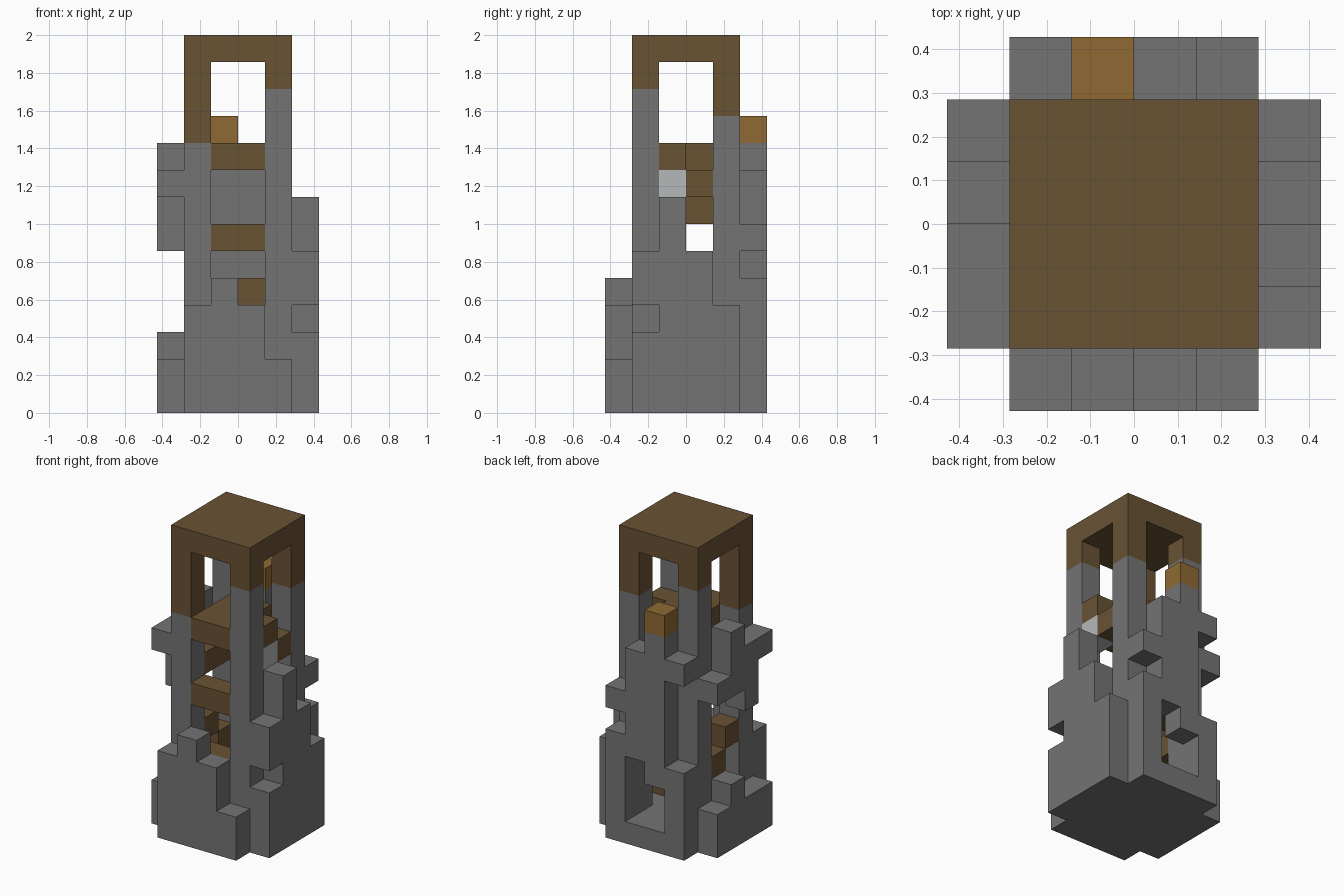
import bpy, bmesh
from mathutils import Vector

cube = bpy.data.objects.get("Cube")
if cube:
    bpy.data.objects.remove(cube, do_unlink=True)

UNIT = 2 / 14


def material(name, rgb):
    mat = bpy.data.materials.new(name)
    mat.use_nodes = True
    mat.diffuse_color = (*rgb, 1)
    mat.node_tree.nodes["Principled BSDF"].inputs["Base Color"].default_value = (*rgb, 1)
    return mat


stone = material("stone grey", (0.174, 0.174, 0.174))
wood = material("dark wood", (0.141, 0.084, 0.034))
amber = material("amber wood", (0.275, 0.144, 0.034))
pale = material("pale grey", (0.456, 0.485, 0.485))

parts = {}      # part name -> (material, set of block cells)
occupied = set()


def fill(name, mat, xs, ys, zs):
    """Claim the free blocks of a box; each range is (first, last) inclusive."""
    cells = parts.setdefault(name, (mat, set()))[1]
    span = lambda r: range(r[0], r[1] + 1)
    for x in span(xs):
        for y in span(ys):
            for z in span(zs):
                if (x, y, z) not in occupied:
                    occupied.add((x, y, z))
                    cells.add((x, y, z))


# Floor and roof
fill("floor", stone, (1, 4), (0, 5), (0, 0))
fill("floor", stone, (0, 5), (1, 4), (0, 0))
fill("roof", wood, (1, 4), (1, 4), (13, 13))

# Corner posts: stone up to a level, wood above
for name, x, y, top in (("front_right_post", 1, 1, 9), ("front_left_post", 4, 1, 11),
                        ("back_right_post", 1, 4, 11), ("back_left_post", 4, 4, 10)):
    fill(name, stone, (x, x), (y, y), (1, top))
    fill(name + "_top", wood, (x, x), (y, y), (top + 1, 12))

# Ruined outer walls: runs of blocks for each column of the wall
front_runs = {1: [(1, 3)], 2: [(1, 4)], 3: [(1, 3)], 4: [(1, 1)]}
back_runs = {1: [(1, 3), (8, 8)], 2: [(3, 9)], 3: [(4, 8)], 4: [(1, 4), (6, 6)]}
left_runs = {1: [(1, 2), (4, 5)], 2: [(1, 7)], 3: [(1, 5)], 4: [(1, 3)]}
right_runs = {1: [(1, 1), (8, 8)], 2: [(1, 1), (6, 8)], 3: [(1, 2), (7, 9)], 4: [(1, 1), (7, 7)]}

for name, side, runs in (("front_wall", 0, front_runs), ("back_wall", 5, back_runs)):
    for x, spans in runs.items():
        for zs in spans:
            fill(name, stone, (x, x), (side, side), zs)
for name, side, runs in (("left_wall", 5, left_runs), ("right_wall", 0, right_runs)):
    for y, spans in runs.items():
        for zs in spans:
            fill(name, stone, (side, side), (y, y), zs)

# Block on top of the back wall
fill("back_wall_cap", amber, (2, 2), (5, 5), (10, 10))

# Top landing and the front beams
fill("top_landing", wood, (2, 3), (1, 3), (9, 9))
fill("top_landing", wood, (4, 4), (2, 2), (9, 9))
for z in (3, 6):
    fill("front_beams", wood, (2, 3), (1, 1), (z, z))

# Steps winding up inside
for x, y, z in ((4, 2, 1), (1, 3, 3), (1, 2, 4), (2, 4, 4), (3, 4, 4),
                (1, 2, 7), (1, 3, 7), (4, 3, 8)):
    fill("inner_steps", wood, (x, x), (y, y), (z, z))
fill("pale_block", pale, (4, 4), (2, 2), (8, 8))


def build(name, mat, cells):
    """Mesh the outside faces of a set of blocks and merge the flat areas."""
    bm = bmesh.new()
    for cell in cells:
        centre = Vector(cell) + Vector((0.5, 0.5, 0.5))
        for axis in range(3):
            for sign in (-1, 1):
                n = Vector((0, 0, 0))
                n[axis] = sign
                if tuple(int(c + d) for c, d in zip(cell, n)) in occupied:
                    continue
                u = Vector((0, 0, 0))
                u[(axis + 1) % 3] = 0.5
                v = n.cross(u)
                corners = [centre + n / 2 + a * u + b * v
                           for a, b in ((-1, -1), (1, -1), (1, 1), (-1, 1))]
                bm.faces.new([bm.verts.new((p - Vector((3, 3, 0))) * UNIT) for p in corners])
    bmesh.ops.remove_doubles(bm, verts=bm.verts, dist=UNIT / 100)
    bmesh.ops.dissolve_limit(bm, angle_limit=0.01, verts=bm.verts, edges=bm.edges)
    mesh = bpy.data.meshes.new(name)
    bm.to_mesh(mesh)
    bm.free()
    mesh.materials.append(mat)
    bpy.context.collection.objects.link(bpy.data.objects.new(name, mesh))


for name, (mat, cells) in parts.items():
    build(name, mat, cells)
